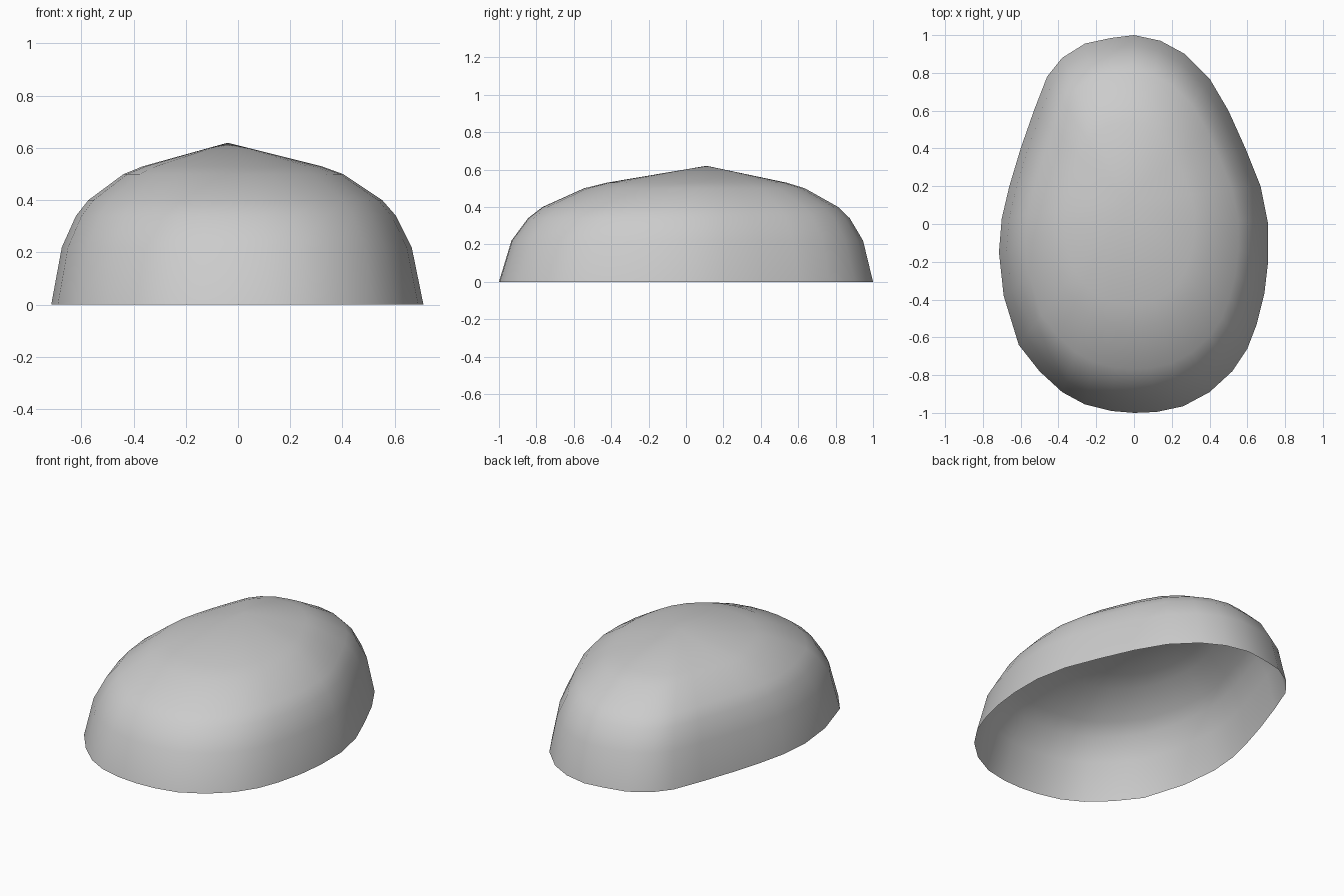
import bpy
import bmesh
from mathutils import Vector

default_cube = bpy.data.objects.get("Cube")
if default_cube:
    bpy.data.objects.remove(default_cube, do_unlink=True)

# Egg-shaped rim, counter-clockwise from the front
RIM = [
    (0, -1), (.12, -.995), (.26, -.965), (.4, -.89), (.52, -.78), (.6, -.66), (.65, -.53), (.69, -.37),
    (.71, -.2), (.71, 0), (.67, .2), (.59, .4), (.5, .6), (.4, .77), (.27, .9), (.14, .97),
    (0, 1), (-.12, .985), (-.26, .955), (-.38, .88), (-.46, .78), (-.53, .6), (-.6, .4), (-.66, .2),
    (-.7, .03), (-.715, -.15), (-.69, -.38), (-.61, -.64), (-.5, -.78), (-.38, -.89), (-.26, -.955), (-.12, -.99),
]
# Ring scale towards the peak, and ring height
PROFILE = [(1, 0), (.94, .22), (.86, .34), (.79, .4), (.59, .5), (.48, .53)]
PEAK = Vector((-.04, .11, .62))


def make_material(name, colour):
    material = bpy.data.materials.new(name)
    material.use_nodes = True
    material.diffuse_color = colour
    shader = next(n for n in material.node_tree.nodes if n.type == "BSDF_PRINCIPLED")
    shader.inputs["Base Color"].default_value = colour
    return material


def make_dome(name, material):
    bm = bmesh.new()
    # Rings of the rim shrinking towards the peak
    rings = []
    for scale, height in PROFILE:
        ring = []
        for x, y in RIM:
            point = PEAK.lerp(Vector((x, y, 0)), scale)
            point.z = height
            ring.append(bm.verts.new(point))
        rings.append(ring)
    # Side walls
    count = len(RIM)
    for lower, upper in zip(rings, rings[1:]):
        for i in range(count):
            j = (i + 1) % count
            bm.faces.new((lower[i], lower[j], upper[j], upper[i]))
    # Pointed cap, open underside
    peak = bm.verts.new(PEAK)
    for i in range(count):
        bm.faces.new((rings[-1][i], rings[-1][(i + 1) % count], peak))
    for face in bm.faces:
        face.smooth = True
    mesh = bpy.data.meshes.new(name)
    bm.to_mesh(mesh)
    bm.free()
    mesh.materials.append(material)
    dome = bpy.data.objects.new(name, mesh)
    bpy.context.collection.objects.link(dome)
    return dome


make_dome("dome_shell", make_material("light_grey", (.6, .6, .6, 1)))
